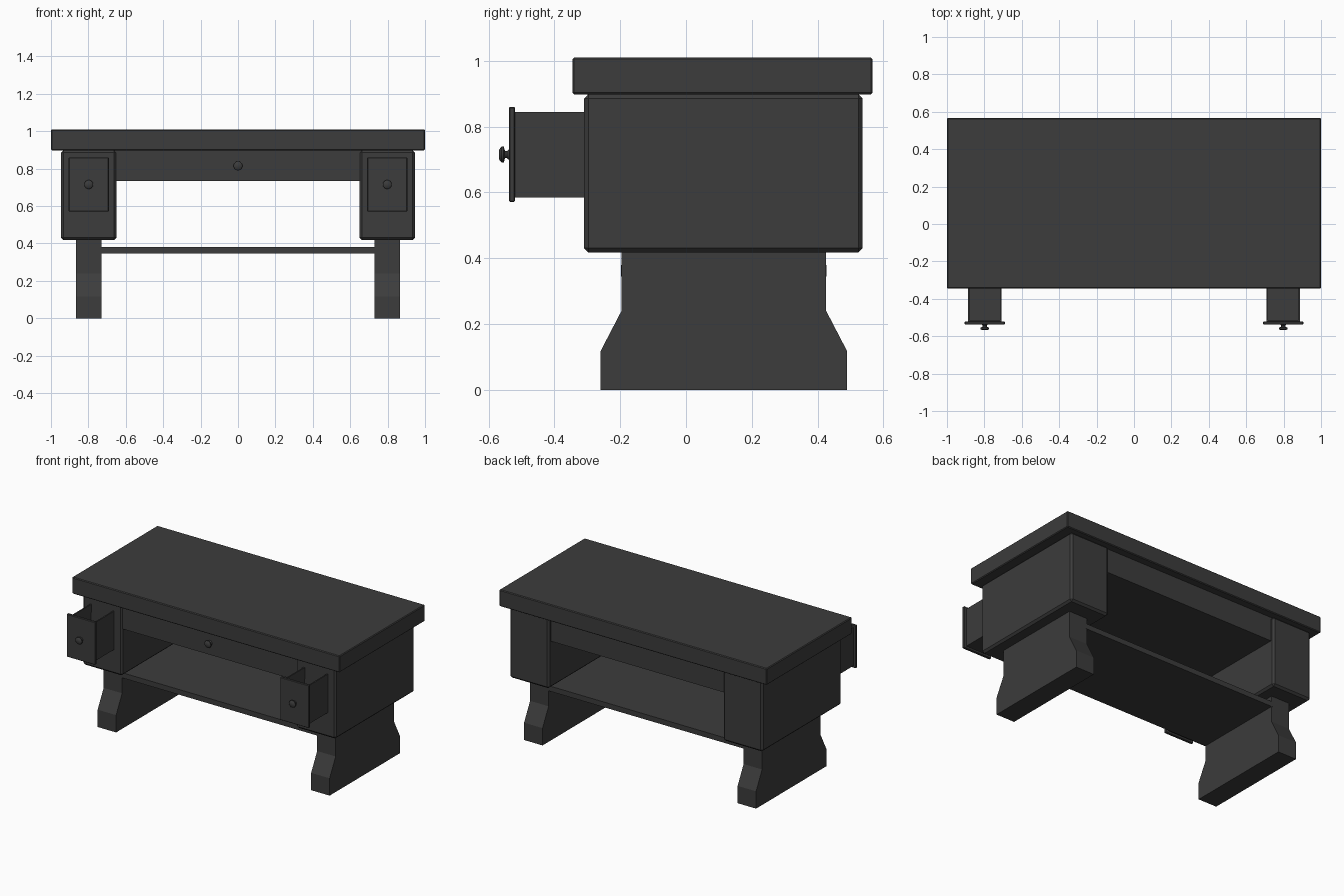
import bpy
import bmesh
from math import cos, sin, tau

cube = bpy.data.objects.get("Cube")
if cube:
    bpy.data.objects.remove(cube, do_unlink=True)

charcoal = bpy.data.materials.new("charcoal")
charcoal.use_nodes = True
colour = (0.045, 0.045, 0.045, 1)
charcoal.diffuse_color = colour
charcoal.node_tree.nodes["Principled BSDF"].inputs["Base Color"].default_value = colour


def add_object(name, bm, bevel=0.0):
    bmesh.ops.recalc_face_normals(bm, faces=bm.faces)
    mesh = bpy.data.meshes.new(name)
    bm.to_mesh(mesh)
    bm.free()
    mesh.materials.append(charcoal)
    obj = bpy.data.objects.new(name, mesh)
    bpy.context.collection.objects.link(obj)
    if bevel:
        mod = obj.modifiers.new("Bevel", "BEVEL")
        mod.width = bevel
        mod.segments = 1
    return obj


def box_mesh(x, y, z):
    """Cube filling the given (min, max) ranges."""
    bm = bmesh.new()
    bmesh.ops.create_cube(bm, size=1)
    for v in bm.verts:
        for axis, (low, high) in enumerate((x, y, z)):
            v.co[axis] = high if v.co[axis] > 0 else low
    return bm


def box(name, x, y, z, bevel=0.0):
    return add_object(name, box_mesh(x, y, z), bevel)


def around(centre, half):
    return (centre - half, centre + half)


def open_drawer(name, x, y, z):
    bm = box_mesh(x, y, z)
    top = [f for f in bm.faces if f.normal.z > 0.9 or all(v.co.z == max(z) for v in f.verts)]
    bmesh.ops.delete(bm, geom=top, context="FACES_ONLY")
    obj = add_object(name, bm)
    # The missing lid leaves normals pointing outward, so walls grow inward
    mod = obj.modifiers.new("Walls", "SOLIDIFY")
    mod.thickness = 0.012
    return obj


def leg(name, x, profile):
    bm = bmesh.new()
    face = bm.faces.new([bm.verts.new((x[0], y, z)) for y, z in profile])
    result = bmesh.ops.extrude_face_region(bm, geom=[face])
    for item in result["geom"]:
        if isinstance(item, bmesh.types.BMVert):
            item.co.x = x[1]
    return add_object(name, bm)


def knob(name, x, y, z):
    """Turned knob whose base sits at y and which points to the front."""
    profile = [(0.018, 0), (0.011, 0.008), (0.011, 0.014), (0.024, 0.018),
               (0.024, 0.025), (0.015, 0.032)]
    sides = 16
    bm = bmesh.new()
    rings = []
    for radius, out in profile:
        rings.append([bm.verts.new((x + radius * cos(tau * i / sides), y - out,
                                    z + radius * sin(tau * i / sides)))
                      for i in range(sides)])
    for a, b in zip(rings, rings[1:]):
        for i in range(sides):
            j = (i + 1) % sides
            bm.faces.new((a[i], a[j], b[j], b[i]))
    bm.faces.new(rings[0])
    bm.faces.new(rings[-1])
    obj = add_object(name, bm)
    bpy.ops.object.select_all(action="DESELECT")
    obj.select_set(True)
    bpy.context.view_layer.objects.active = obj
    bpy.ops.object.shade_smooth_by_angle(angle=0.7)
    return obj


# Desk top
box("desk_top", (-1, 1), (-0.345, 0.567), (0.898, 1.01), 0.005)

# Centre drawer under the top
box("centre_drawer", (-0.66, 0.66), (-0.3, 0.515), (0.735, 0.9))
knob("centre_knob", 0, -0.3, 0.815)

# Shelf between the legs
box("shelf", (-0.74, 0.74), (-0.197, 0.427), (0.345, 0.38))

# Pedestals, legs and pulled-out drawers on both sides
half_profile = [(0.375, 0), (0.375, 0.117), (0.311, 0.24), (0.311, 0.43)]
leg_profile = ([(0.115 + y, z) for y, z in half_profile]
               + [(0.115 - y, z) for y, z in reversed(half_profile)])
for label, side in (("right", -1), ("left", 1)):
    centre = 0.798 * side
    box(label + "_pedestal", around(centre, 0.148), (-0.31, 0.537), (0.418, 0.898), 0.013)
    leg(label + "_leg", around(centre, 0.069), leg_profile)
    open_drawer(label + "_drawer_box", around(centre, 0.09), (-0.522, -0.3), (0.585, 0.845))
    box(label + "_drawer_front", around(centre, 0.107), (-0.538, -0.52), (0.571, 0.86), 0.003)
    knob(label + "_drawer_knob", centre, -0.536, 0.715)
